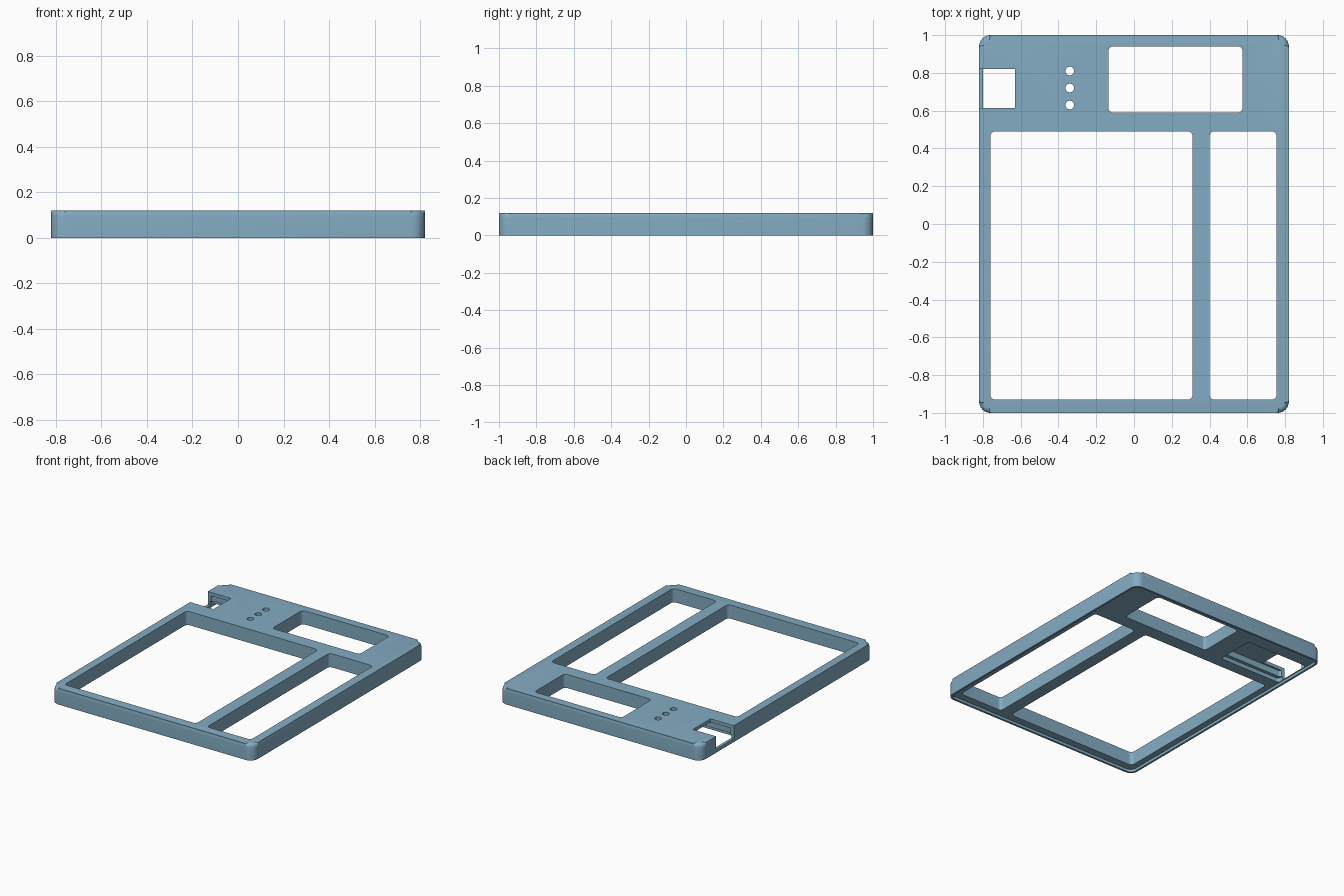
import bpy, bmesh, math

if "Cube" in bpy.data.objects:
    bpy.data.objects.remove(bpy.data.objects["Cube"])

mat = bpy.data.materials.new("steel_blue")
mat.diffuse_color = (0.23, 0.41, 0.54, 1)
mat.use_nodes = True
mat.node_tree.nodes["Principled BSDF"].inputs["Base Color"].default_value = mat.diffuse_color


def outline(x0, x1, y0, y1, r, seg=6):
    """Counter-clockwise rectangle with rounded corners."""
    if r == 0:
        return [(x0, y0), (x1, y0), (x1, y1), (x0, y1)]
    pts = []
    for cx, cy, a0 in ((x1 - r, y0 + r, -90), (x1 - r, y1 - r, 0),
                       (x0 + r, y1 - r, 90), (x0 + r, y0 + r, 180)):
        for i in range(seg + 1):
            a = math.radians(a0 + 90 * i / seg)
            pts.append((cx + r * math.cos(a), cy + r * math.sin(a)))
    return pts


def prism(name, pts, z0, z1, bevel=0):
    bm = bmesh.new()
    low = [bm.verts.new((x, y, z0)) for x, y in pts]
    top = [bm.verts.new((x, y, z1)) for x, y in pts]
    bm.faces.new(low[::-1])
    cap = bm.faces.new(top)
    n = len(pts)
    for i in range(n):
        j = (i + 1) % n
        bm.faces.new((low[i], low[j], top[j], top[i]))
    if bevel:
        bmesh.ops.bevel(bm, geom=list(cap.edges), offset=bevel, segments=4,
                        profile=0.5, affect='EDGES')
    me = bpy.data.meshes.new(name)
    bm.to_mesh(me)
    bm.free()
    me.materials.append(mat)
    ob = bpy.data.objects.new(name, me)
    bpy.context.collection.objects.link(ob)
    return ob


# Rounded outer block
case = prism("case_frame", outline(-0.82, 0.82, -1, 1, 0.06, 8), 0, 0.12, 0.025)

cutters = [
    # Recess for the back cover, leaving a thin lip
    prism("cover_recess", outline(-0.805, 0.805, -0.985, 0.985, 0.045, 8), -0.1, 0.02),
    # Key and display windows
    prism("wide_window", outline(-0.76, 0.31, -0.93, 0.49, 0.025), -0.2, 0.3),
    prism("narrow_window", outline(0.40, 0.755, -0.93, 0.49, 0.025), -0.2, 0.3),
    prism("display_window", outline(-0.135, 0.575, 0.59, 0.94, 0.025), -0.2, 0.3),
    # Stepped pocket underneath, and the port opening in the top and side
    prism("pocket_step", outline(-0.80, -0.29, 0.575, 0.865, 0.02), -0.15, 0.05),
    prism("pocket", outline(-0.795, -0.30, 0.60, 0.84, 0.02), -0.17, 0.095),
    prism("port_opening", outline(-0.9, -0.63, 0.615, 0.82, 0), 0.025, 0.35),
]
# Row of indicator holes
for y in (0.63, 0.72, 0.81):
    ring = [(-0.34 + 0.023 * math.cos(math.tau * i / 24),
             y + 0.023 * math.sin(math.tau * i / 24)) for i in range(24)]
    cutters.append(prism("indicator_hole", ring, -0.25, 0.4))

bpy.context.view_layer.objects.active = case
case.select_set(True)
for c in cutters:
    m = case.modifiers.new(c.name, 'BOOLEAN')
    m.operation = 'DIFFERENCE'
    m.solver = 'EXACT'
    m.object = c
    bpy.ops.object.modifier_apply(modifier=m.name)
    bpy.data.objects.remove(c)

bpy.ops.object.shade_smooth_by_angle(angle=math.radians(35))
